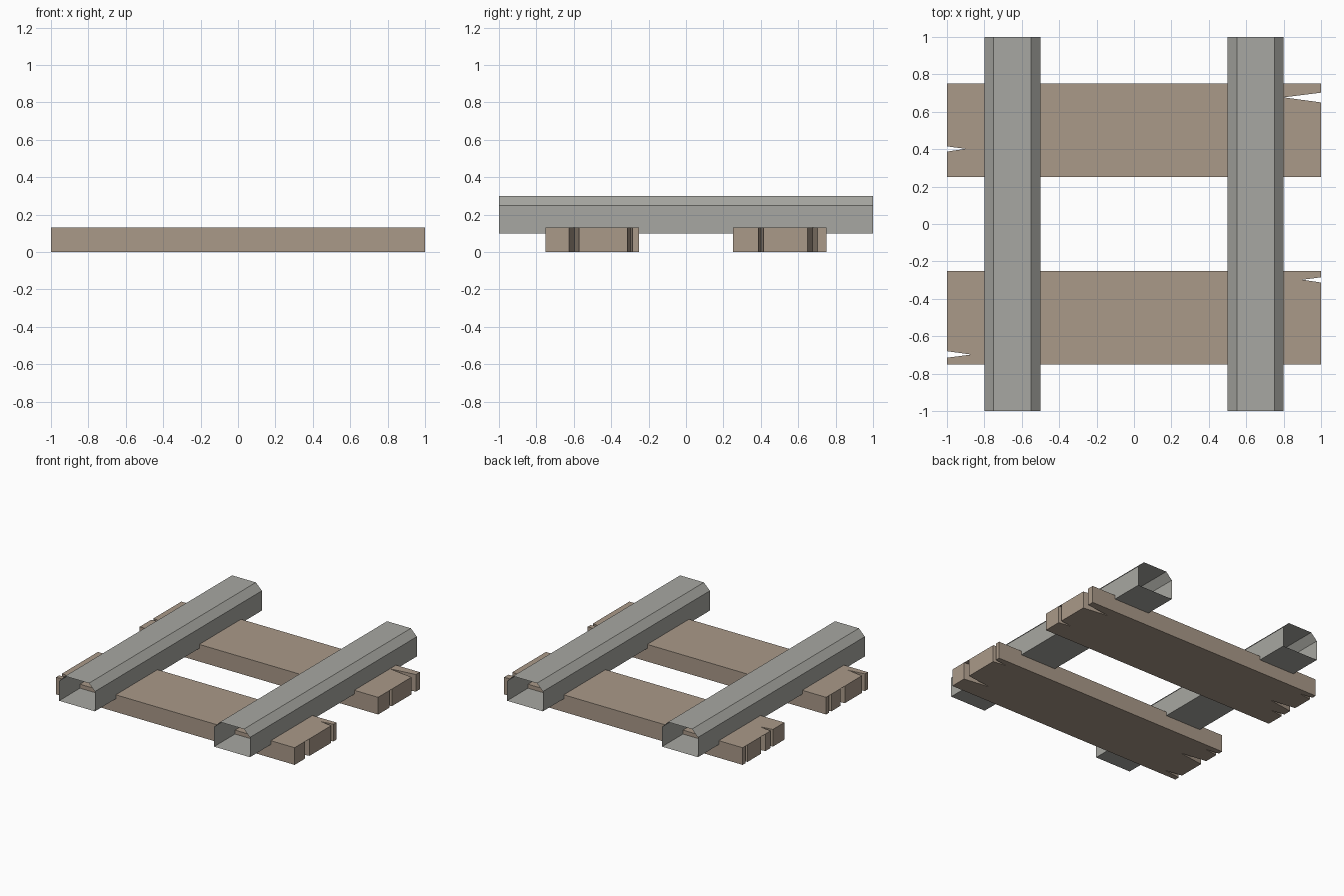
import bpy, bmesh

if "Cube" in bpy.data.objects:
    bpy.data.objects.remove(bpy.data.objects["Cube"])


def material(name, color):
    m = bpy.data.materials.new(name)
    m.diffuse_color = (*color, 1)
    m.use_nodes = True
    m.node_tree.nodes["Principled BSDF"].inputs["Base Color"].default_value = m.diffuse_color
    return m


def add_object(name, bm, mat):
    bmesh.ops.recalc_face_normals(bm, faces=bm.faces[:])
    mesh = bpy.data.meshes.new(name)
    bm.to_mesh(mesh)
    bm.free()
    mesh.materials.append(mat)
    obj = bpy.data.objects.new(name, mesh)
    bpy.context.collection.objects.link(obj)
    return obj


def extruded(name, profile, offset, mat, capped):
    """Sweep a closed 3D outline along offset, with or without end faces."""
    bm = bmesh.new()
    a = [bm.verts.new(p) for p in profile]
    b = [bm.verts.new([c + o for c, o in zip(p, offset)]) for p in profile]
    n = len(a)
    for i in range(n):
        j = (i + 1) % n
        bm.faces.new((a[i], a[j], b[j], b[i]))
    if capped:
        ends = [bm.faces.new(a[::-1]), bm.faces.new(b)]
        bmesh.ops.triangulate(bm, faces=ends)
    return add_object(name, bm, mat)


wood = material("weathered_wood", (0.40, 0.32, 0.25))
steel = material("steel", (0.39, 0.39, 0.36))


def sleeper(name, y0, y1, right, left):
    """Plank with split ends; each split is (low y, tip y, high y, depth)."""
    pts = [(-1, y0), (1, y0)]
    for lo, tip, hi, d in right:
        pts += [(1, lo), (1 - d, tip), (1, hi)]
    pts += [(1, y1), (-1, y1)]
    for lo, tip, hi, d in reversed(left):
        pts += [(-1, hi), (d - 1, tip), (-1, lo)]
    return extruded(name, [(x, y, 0) for x, y in pts], (0, 0, 0.13), wood, True)


# Wooden sleepers with cracked ends
sleeper("front_sleeper", -0.75, -0.25,
        [(-0.625, -0.597, -0.572, 0.2), (-0.313, -0.298, -0.285, 0.1)],
        [(-0.715, -0.698, -0.68, 0.13), (-0.475, -0.448, -0.42, 0.2),
         (-0.313, -0.298, -0.285, 0.1)])
sleeper("back_sleeper", 0.25, 0.75,
        [(0.387, 0.402, 0.415, 0.1), (0.65, 0.677, 0.702, 0.2)],
        [(0.387, 0.402, 0.415, 0.1), (0.477, 0.505, 0.53, 0.2),
         (0.69, 0.703, 0.716, 0.1)])

# Open-ended hollow rails with chamfered tops
for name, cx in (("left_rail", -0.65), ("right_rail", 0.65)):
    section = [(-0.15, 0.1), (0.15, 0.1), (0.15, 0.25),
               (0.1, 0.3), (-0.1, 0.3), (-0.15, 0.25)]
    extruded(name, [(cx + x, -1, z) for x, z in section], (0, 2, 0), steel, False)
